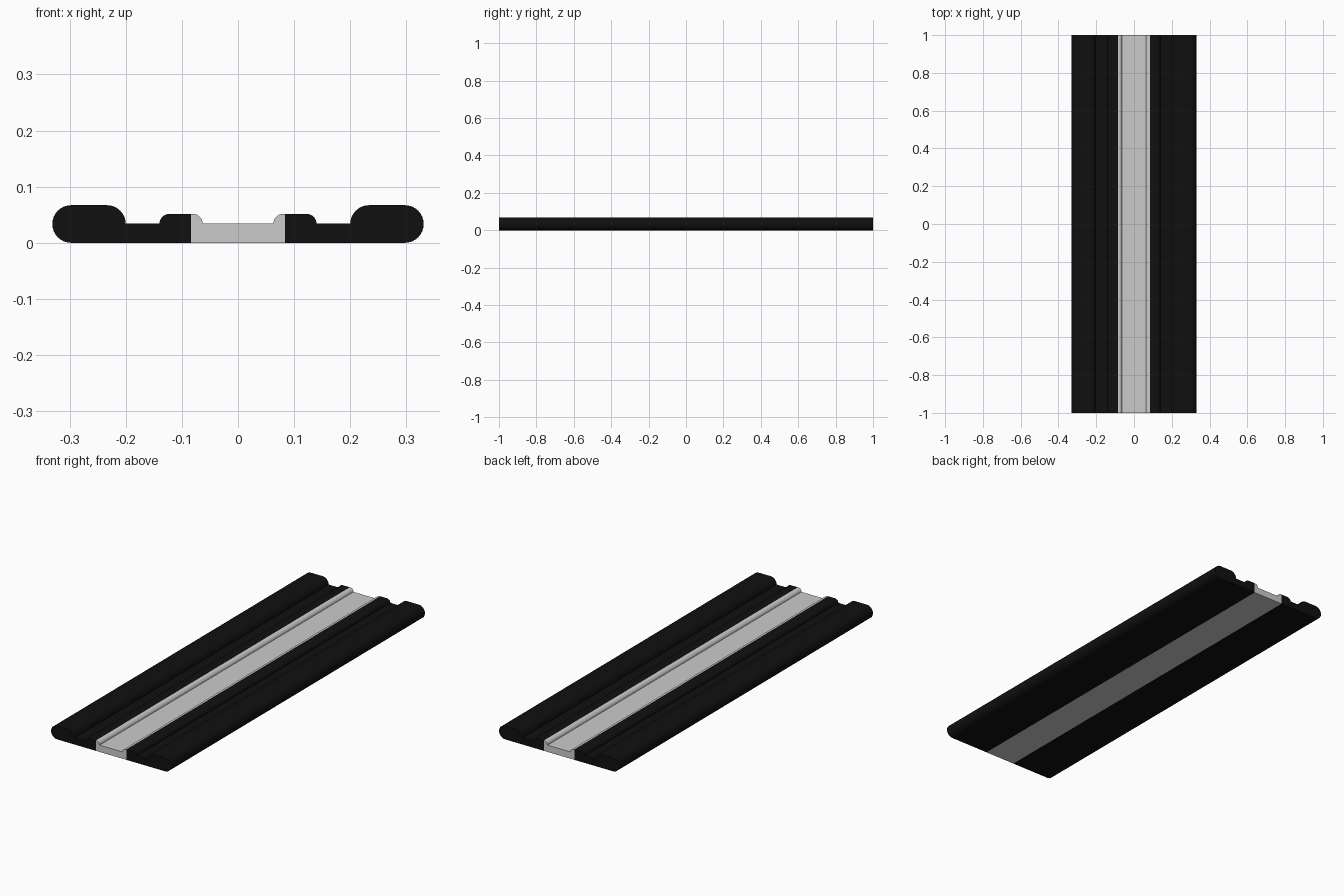
import bpy, bmesh, math

if "Cube" in bpy.data.objects:
    bpy.data.objects.remove(bpy.data.objects["Cube"])

R, RIDGE_R = 0.0335, 0.0175      # lobe and ridge corner radii
FLOOR, RIDGE = 0.034, 0.0515     # groove floor and ridge top heights
SEAM, GROOVE_IN, GROOVE_OUT, OUTER, CENTRE = 0.084, 0.14, 0.20, 0.331, 0.063


def arc(cx, cz, r, start, end, n):
    angles = [math.radians(start + (end - start) * i / n) for i in range(n + 1)]
    return [(cx + r * math.cos(a), cz + r * math.sin(a)) for a in angles]


def extrude_profile(name, points, material=None):
    bm = bmesh.new()
    face = bm.faces.new([bm.verts.new((x, -1, z)) for x, z in points])
    result = bmesh.ops.extrude_face_region(bm, geom=[face])
    verts = [v for v in result["geom"] if isinstance(v, bmesh.types.BMVert)]
    bmesh.ops.translate(bm, verts=verts, vec=(0, 2, 0))
    bmesh.ops.recalc_face_normals(bm, faces=bm.faces)
    mesh = bpy.data.meshes.new(name)
    bm.to_mesh(mesh)
    bm.free()
    obj = bpy.data.objects.new(name, mesh)
    bpy.context.collection.objects.link(obj)
    if material:
        mesh.materials.append(material)
    bpy.ops.object.select_all(action="DESELECT")
    obj.select_set(True)
    bpy.context.view_layer.objects.active = obj
    bpy.ops.object.shade_smooth_by_angle(angle=math.radians(35))
    return obj


black = bpy.data.materials.new("black_rubber")
black.diffuse_color = (0.005, 0.005, 0.005, 1)
black.use_nodes = True
black.node_tree.nodes["Principled BSDF"].inputs["Base Color"].default_value = black.diffuse_color

# Black side strips: half ridge, groove and rounded outer lobe
side = [(SEAM, 0)]
side += arc(OUTER - R, R, R, -90, 90, 16)
side += arc(GROOVE_OUT + R, R, R, 90, 180, 8)
side += [(GROOVE_OUT, FLOOR), (GROOVE_IN, FLOOR)]
side += arc(GROOVE_IN - RIDGE_R, FLOOR, RIDGE_R, 0, 90, 8)[1:]
side += [(SEAM, RIDGE)]
extrude_profile("right_side_strip", side, black)
extrude_profile("left_side_strip", [(-x, z) for x, z in side], black)

# Grey centre channel with a rounded lip on each side
lip = [(SEAM, 0), (SEAM, RIDGE)]
lip += arc(CENTRE + RIDGE_R, FLOOR, RIDGE_R, 90, 180, 8)
extrude_profile("centre_channel", lip + [(-x, z) for x, z in reversed(lip)])
